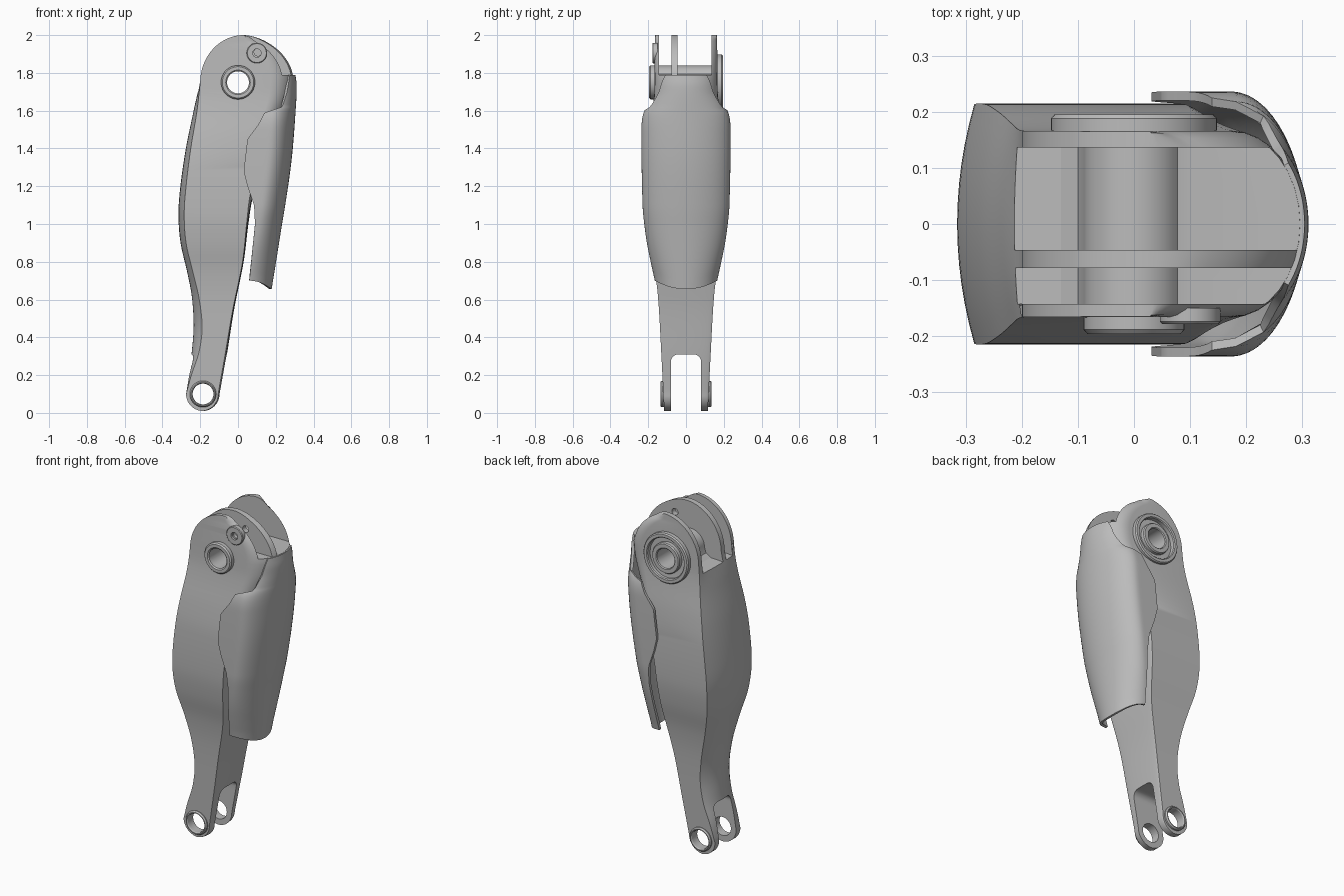
import bpy, bmesh, math

cube = bpy.data.objects.get("Cube")
if cube:
    bpy.data.objects.remove(cube, do_unlink=True)

grey = bpy.data.materials.new("plain grey")
grey.use_nodes = True
grey.diffuse_color = (0.5, 0.5, 0.5, 1)
grey.node_tree.nodes["Principled BSDF"].inputs["Base Color"].default_value = (0.5, 0.5, 0.5, 1)


def add_object(name, bm):
    bmesh.ops.recalc_face_normals(bm, faces=bm.faces)
    mesh = bpy.data.meshes.new(name)
    bm.to_mesh(mesh)
    bm.free()
    mesh.materials.append(grey)
    obj = bpy.data.objects.new(name, mesh)
    bpy.context.collection.objects.link(obj)
    return obj


def activate(obj):
    bpy.ops.object.select_all(action='DESELECT')
    obj.select_set(True)
    bpy.context.view_layer.objects.active = obj


def smooth(obj):
    activate(obj)
    bpy.ops.object.shade_smooth_by_angle(angle=math.radians(30))


def curve(keys, z, soft=True):
    """Value at height z of a line through (height, value) keys."""
    z = min(max(z, keys[0][0]), keys[-1][0])
    i = next(k for k in range(len(keys) - 1) if z <= keys[k + 1][0])

    def slope(k):
        a, b = keys[max(k - 1, 0)], keys[min(k + 1, len(keys) - 1)]
        return (b[1] - a[1]) / (b[0] - a[0])
    (z0, v0), (z1, v1) = keys[i], keys[i + 1]
    h = z1 - z0
    t = (z - z0) / h
    if not soft:
        return v0 + (v1 - v0) * t
    s = t * t * (3 - 2 * t)
    return v0 + (v1 - v0) * s + h * t * (1 - t) * (slope(i) * (1 - t) - slope(i + 1) * t)


def skin(bm, rings, closed):
    rows = [[bm.verts.new(p) for p in ring] for ring in rings]
    for a, b in zip(rows, rows[1:]):
        n = len(a)
        for i in range(n if closed else n - 1):
            j = (i + 1) % n
            bm.faces.new((a[i], a[j], b[j], b[i]))
    if closed:
        bm.faces.new(rows[0])
        bm.faces.new(rows[-1])


def lathe(name, x, z, profile, steps=48):
    """Turn a closed (radius, y) profile about a y-directed axis."""
    bm = bmesh.new()
    n = len(profile)
    rows = [[bm.verts.new((x + r * math.cos(a), y, z + r * math.sin(a))) for r, y in profile]
            for a in (math.tau * k / steps for k in range(steps))]
    for k in range(steps):
        a, b = rows[k], rows[(k + 1) % steps]
        for i in range(n):
            bm.faces.new((a[i], a[(i + 1) % n], b[(i + 1) % n], b[i]))
    return add_object(name, bm)


def prism(name, outline, y0, y1):
    bm = bmesh.new()
    skin(bm, [[(x, y, z) for x, z in outline] for y in (y0, y1)], True)
    return add_object(name, bm)


def disc(x, z, r, steps=48):
    return [(x + r * math.cos(math.tau * k / steps), z + r * math.sin(math.tau * k / steps))
            for k in range(steps)]


# Shapes of the limb by height
left_edge = [(.1, -.275), (.2, -.247), (.32, -.207), (.45, -.19), (.6, -.205), (.75, -.24),
             (.9, -.275), (1.05, -.285), (1.2, -.275), (1.4, -.25), (1.6, -.217), (1.75, -.2)]
left_bulge = [(.1, 0), (.32, .038), (.45, .045), (.75, .03), (1.2, .03), (1.6, .018), (1.75, 0)]
right_edge = [(.1, -.095), (.3, -.06), (.55, -.02), (.8, .03), (1, .055), (1.15, .08),
              (1.3, .13), (1.45, .19), (1.6, .26), (1.68, .29), (1.75, .3)]
right_bulge = [(.1, .01), (1.2, .02), (1.6, .12), (2, .12)]
half_width = [(0, .115), (.3, .13), (.6, .147), (.75, .165), (.9, .195), (1.05, .212),
              (1.3, .213), (1.45, .2), (1.6, .178), (1.7, .168), (2, .165)]


def limb_ring(z):
    if z < .1:
        r = math.sqrt(max(.09 ** 2 - (.1 - z) ** 2, 0))
        xl, xr = -.185 - r, -.185 + r
    elif z > 1.75:
        c = math.sqrt(1 - min((z - 1.75) / .25, 1) ** 2)
        xl, xr = .03 - .23 * c, .03 + .27 * c ** 1.15
    else:
        xl, xr = curve(left_edge, z), curve(right_edge, z)
    w = curve(half_width, z)
    bulge = min(curve(right_bulge, z), (xr - xl) * .5)
    ring = []
    for k in range(17):
        t = math.pi * (k / 16 - .5)
        ring.append((xr - bulge + bulge * math.cos(t), w * math.sin(t), z))
    for k in range(13):
        s = 1 - k / 6
        ring.append((xl - curve(left_bulge, z) * (1 - s * s), w * s, z))
    return ring


# Limb body
heights = [.1 - .1 * .9 * math.cos(math.radians(a)) / .9 + .01 * math.cos(math.radians(a))
           for a in range(3, 90, 8)]
heights += [.1 + .0275 * k for k in range(60)]
heights += [1.75 + .25 * math.sin(math.radians(a)) for a in range(2, 89, 4)]
bm = bmesh.new()
skin(bm, [limb_ring(z) for z in heights], True)
limb = add_object("limb_body", bm)

# Cutters: two top slots that leave a hub, pin holes, fork gap
hub = [(.09 * math.cos(a), 1.75 + .09 * math.sin(a))
       for a in (math.radians(180 - 10 * k) for k in range(16))]
slot = [(-.5, 1.68), (-.13, 1.7), (-.1, 1.72)] + hub + [(.1, 1.79), (.5, 1.79), (.5, 2.2), (-.5, 2.2)]
arch = [(.04 + .04 * math.cos(math.radians(a)), .27 + .04 * math.sin(math.radians(a)))
        for a in range(0, 91, 15)]
gap = [(-.08, -.2), (.08, -.2)] + arch + [(-y, z) for y, z in reversed(arch)]
bm = bmesh.new()
skin(bm, [[(x, y, z) for y, z in gap] for x in (-.5, .3)], True)
cutters = [prism("slot_cutter_narrow", slot, -.143, -.078),
           prism("slot_cutter_wide", slot, -.046, .136),
           prism("pivot_hole_cutter", disc(0, 1.75, .058), -.5, .5),
           prism("ankle_hole_cutter", disc(-.185, .1, .055), -.5, .5),
           prism("small_hole_cutter", disc(.105, 1.91, .02, 24), -.5, -.02),
           add_object("fork_cutter", bm)]
activate(limb)
for c in cutters:
    c.hide_render = True
    mod = limb.modifiers.new(c.name, 'BOOLEAN')
    mod.operation, mod.solver, mod.object = 'DIFFERENCE', 'EXACT', c
    bpy.ops.object.modifier_apply(modifier=mod.name)
for c in cutters:
    bpy.data.objects.remove(c, do_unlink=True)
smooth(limb)

# Guard shell wrapped round the +x side
shell_edge = [(.7, .06), (1, .09), (1.1, .085), (1.2, .05), (1.28, .03), (1.45, .05),
              (1.53, .11), (1.59, .14), (1.62, .235), (1.7, .26), (1.79, .275)]
shell_reach = [(.7, .178), (.9, .215), (1.1, .25), (1.35, .285), (1.6, .305), (1.73, .311), (1.79, .304)]
shell_width = [(.7, .165), (.8, .187), (.9, .207), (1, .221), (1.1, .23), (1.5, .236),
               (1.58, .227), (1.64, .2), (1.7, .178), (1.79, .17)]


def shell_ring(z):
    edge, reach, w = curve(shell_edge, z, False), curve(shell_reach, z), curve(shell_width, z)
    b = min(.125, reach - .06)
    c = reach - b
    t0 = math.asin(max(edge - c, 0) / b)
    straight, bend = max(c - edge, 0), (math.pi / 2 - t0) * .17
    drop = .045 * max(0, (1 - z) / .3)
    half = []
    for k in range(21):
        d = (straight + bend) * k / 20
        if d < straight:
            half.append((edge + d, w, z))
        else:
            t = t0 + (d - straight) / .17
            half.append((c + b * math.sin(t), w * math.cos(t), z - drop * math.sin(t) ** 2))
    return half + [(x, -y, h) for x, y, h in reversed(half[:-1])]


bm = bmesh.new()
skin(bm, [shell_ring(.7 + 1.09 * k / 70) for k in range(71)], False)
shell = add_object("guard_shell", bm)
activate(shell)
mod = shell.modifiers.new("thickness", 'SOLIDIFY')
mod.thickness, mod.offset = .016, -1
bpy.ops.object.modifier_apply(modifier=mod.name)
smooth(shell)

# Bosses round the pivot, the small pin and the fork ends
bosses = [
    lathe("pivot_boss_front", 0, 1.75, [(.058, -.15), (.058, -.19), (.065, -.196), (.083, -.196),
                                        (.09, -.188), (.09, -.15)]),
    lathe("pivot_rim_back", 0, 1.75, [(.12, .15), (.12, .19), (.125, .195), (.142, .195),
                                      (.148, .188), (.148, .15)]),
    lathe("pivot_boss_back", 0, 1.75, [(.058, .15), (.058, .19), (.063, .195), (.085, .195),
                                       (.09, .188), (.09, .15)]),
    lathe("small_pin_boss", .1, 1.905, [(.022, -.15), (.022, -.178), (.05, -.178), (.054, -.174),
                                        (.054, -.15)])]
for side, name in ((-1, "front"), (1, "back")):
    bosses.append(lathe("fork_boss_" + name, -.185, .1, [
        (.055, side * .1), (.055, side * .13), (.059, side * .136), (.064, side * .136),
        (.07, side * .128), (.07, side * .1)]))
for b in bosses:
    smooth(b)
